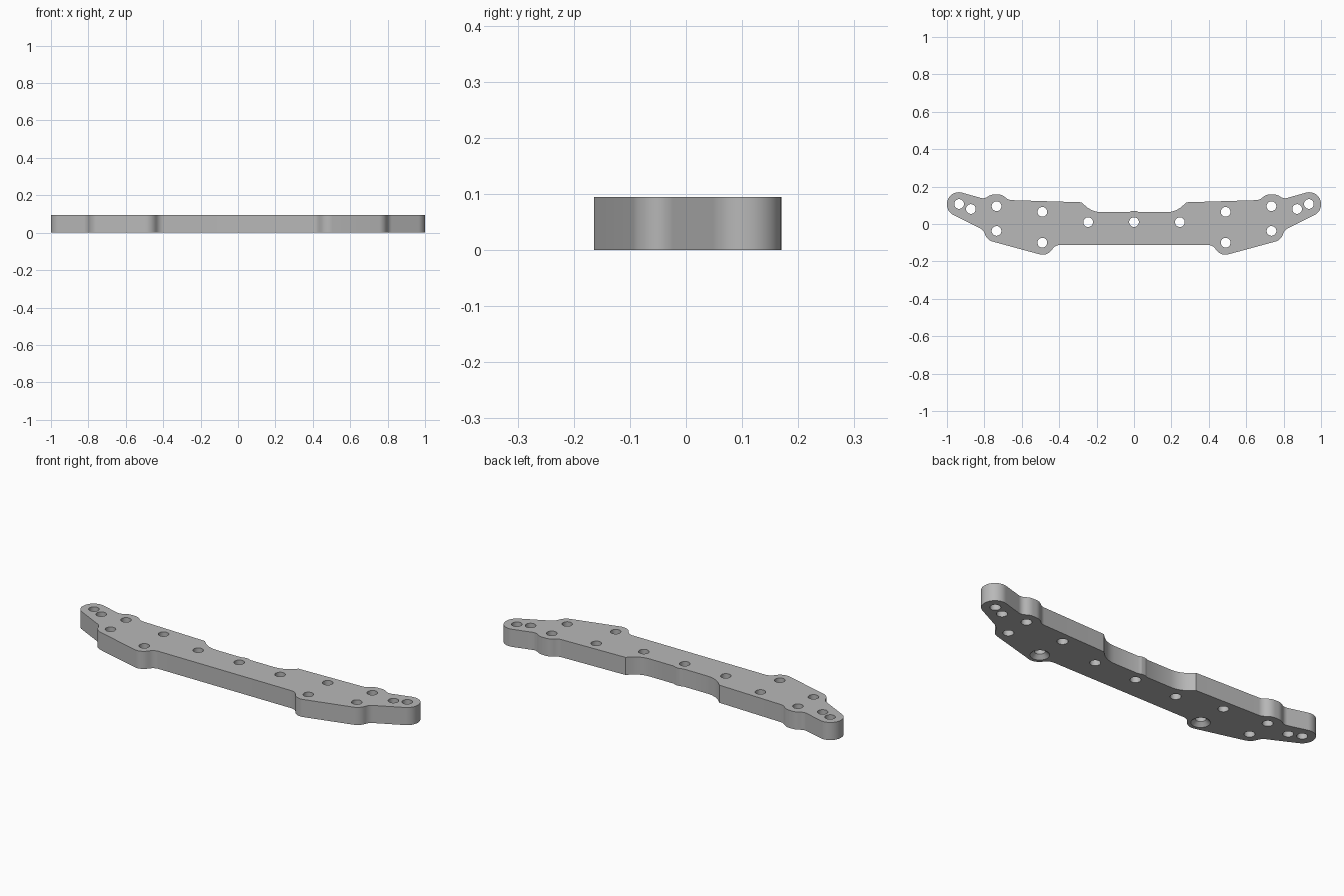
import bpy, bmesh, math
from mathutils import Vector

if "Cube" in bpy.data.objects:
    bpy.data.objects.remove(bpy.data.objects["Cube"], do_unlink=True)

THICK = 0.095
HOLE_R = 0.026

# One flat grey for the whole plate
grey = bpy.data.materials.new("plain_grey")
grey.use_nodes = True
grey.diffuse_color = (0.48, 0.48, 0.48, 1)
grey.node_tree.nodes["Principled BSDF"].inputs["Base Color"].default_value = (0.48, 0.48, 0.48, 1)


def rounded(corners):
    """Closed outline with every corner (x, y, radius) replaced by a tangent arc."""
    out = []
    for i, (x, y, r) in enumerate(corners):
        p = Vector((x, y))
        a = (Vector(corners[i - 1][:2]) - p).normalized()
        b = (Vector(corners[(i + 1) % len(corners)][:2]) - p).normalized()
        if r == 0:
            out.append(p)
            continue
        half = a.angle(b) / 2
        centre = p + (a + b).normalized() * (r / math.sin(half))
        start = p + a * (r / math.tan(half)) - centre
        end = p + b * (r / math.tan(half)) - centre
        turn = math.atan2(start.x * end.y - start.y * end.x, start.dot(end))
        steps = max(3, math.ceil(abs(turn) / math.radians(8)))
        for k in range(steps + 1):
            t = turn * k / steps
            c, s = math.cos(t), math.sin(t)
            out.append(centre + Vector((start.x * c - start.y * s, start.x * s + start.y * c)))
    return out


def make_object(name, bm):
    bmesh.ops.recalc_face_normals(bm, faces=bm.faces)
    mesh = bpy.data.meshes.new(name)
    bm.to_mesh(mesh)
    bm.free()
    mesh.materials.append(grey)
    obj = bpy.data.objects.new(name, mesh)
    bpy.context.collection.objects.link(obj)
    return obj


def add_lathe(bm, x, y, profile, sides=32):
    """Capped solid of revolution about a vertical axis; profile is (radius, z)."""
    rings = [[bm.verts.new((x + r * math.cos(math.tau * k / sides),
                            y + r * math.sin(math.tau * k / sides), z))
              for k in range(sides)] for r, z in profile]
    for low, high in zip(rings, rings[1:]):
        for k in range(sides):
            n = (k + 1) % sides
            bm.faces.new((low[k], low[n], high[n], high[k]))
    bm.faces.new(rings[0][::-1])
    bm.faces.new(rings[-1])


# Right half of the outline, from the front edge round to the back notch
half = [
    (0.42, -0.112, 0.05), (0.465, -0.173, 0.06),      # front lug
    (0.785, -0.086, 0.06), (0.805, -0.032, 0.05),     # shoulder
    (1.0, 0.065, 0.063), (1.0, 0.19, 0.063),          # round tip
    (0.80, 0.134, 0.04), (0.765, 0.158, 0.06),        # back bump
    (0.705, 0.158, 0.06), (0.672, 0.128, 0.05),
    (0.28, 0.116, 0), (0.225, 0.063, 0.13),           # back notch
    (0.028, 0.063, 0), (0.012, 0.07, 0.015),
]
outline = rounded(half + [(-x, y, r) for x, y, r in reversed(half)])

# Plate body
bm = bmesh.new()
base = bm.faces.new([bm.verts.new((p.x, p.y, 0)) for p in outline])
walls = bmesh.ops.extrude_face_region(bm, geom=[base])
bmesh.ops.translate(bm, vec=(0, 0, THICK),
                    verts=[g for g in walls["geom"] if isinstance(g, bmesh.types.BMVert)])
plate = make_object("mounting_plate", bm)

# Through holes, with the front lug pair countersunk underneath
plain = [(HOLE_R, -0.05), (HOLE_R, THICK + 0.05)]
sunk = [(0.046, -0.05), (0.046, 0), (HOLE_R, 0.02), (HOLE_R, THICK + 0.05)]
holes = [(0.935, 0.107), (0.872, 0.08), (0.735, 0.095), (0.735, -0.037),
         (0.49, 0.065), (0.245, 0.01)]
bm = bmesh.new()
add_lathe(bm, 0, 0.01, plain)
for side in (-1, 1):
    for x, y in holes:
        add_lathe(bm, side * x, y, plain)
    add_lathe(bm, side * 0.49, -0.1, sunk)
cutter = make_object("hole_cutter", bm)
cutter.hide_render = True

cut = plate.modifiers.new("holes", "BOOLEAN")
cut.operation = "DIFFERENCE"
cut.solver = "EXACT"
cut.object = cutter
bpy.ops.object.select_all(action="DESELECT")
plate.select_set(True)
bpy.context.view_layer.objects.active = plate
bpy.ops.object.modifier_apply(modifier=cut.name)
bpy.data.objects.remove(cutter, do_unlink=True)

# Smooth round walls, crisp rims
bpy.ops.object.shade_smooth_by_angle(angle=math.radians(30))
